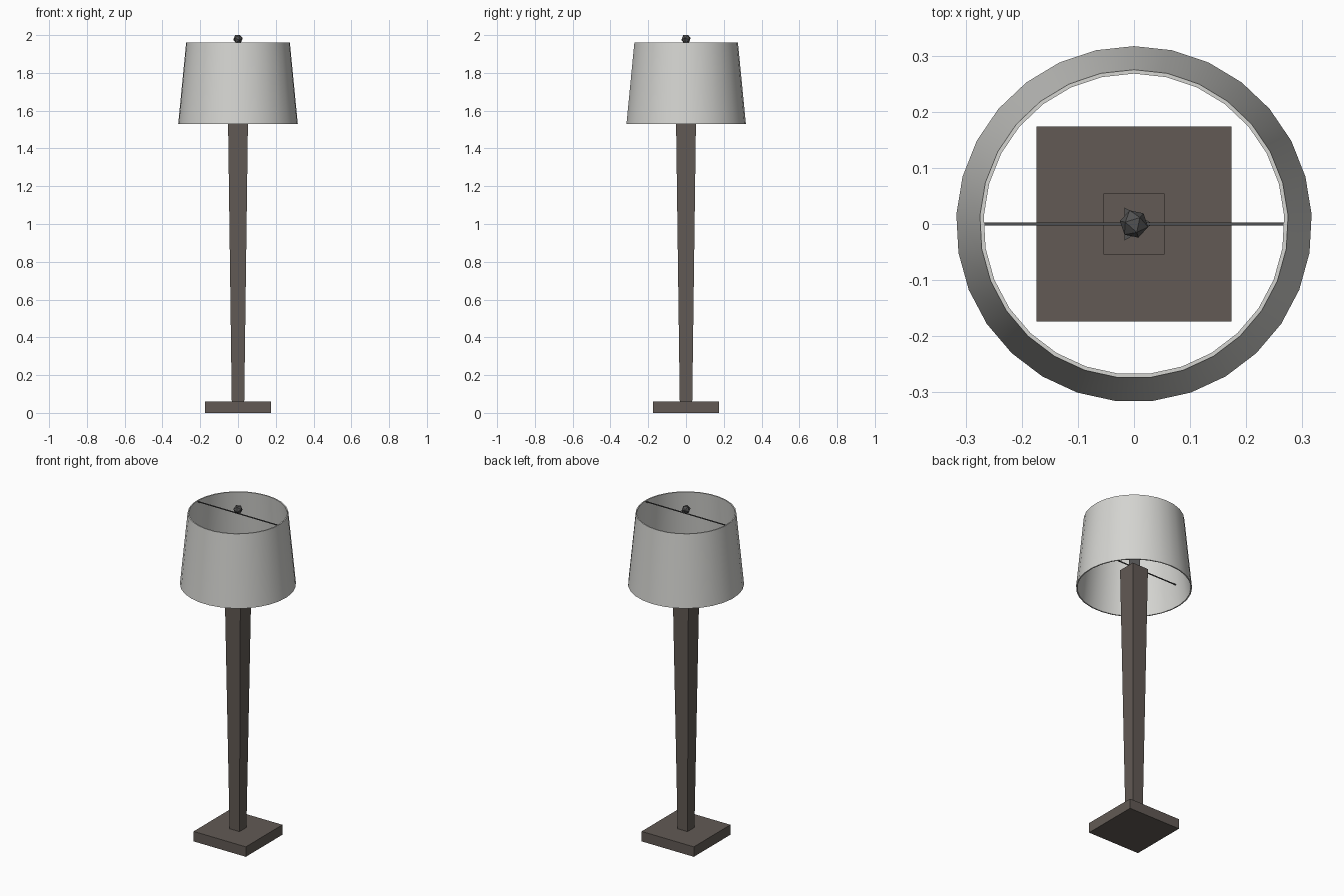
import bpy, bmesh, math
from mathutils import Vector, Matrix

if "Cube" in bpy.data.objects:
    bpy.data.objects.remove(bpy.data.objects["Cube"])


def material(name, rgb):
    m = bpy.data.materials.new(name)
    m.diffuse_color = (*rgb, 1)
    m.use_nodes = True
    m.node_tree.nodes["Principled BSDF"].inputs["Base Color"].default_value = m.diffuse_color
    return m


WOOD = material("dark wood", (0.122, 0.102, 0.09))
FABRIC = material("pale fabric", (0.66, 0.66, 0.635))
METAL = material("dark metal", (0.085, 0.085, 0.085))


def finish(name, bm, mat):
    bmesh.ops.recalc_face_normals(bm, faces=bm.faces)
    me = bpy.data.meshes.new(name)
    bm.to_mesh(me)
    bm.free()
    me.materials.append(mat)
    ob = bpy.data.objects.new(name, me)
    bpy.context.collection.objects.link(ob)
    return ob


def prism(name, sides, r0, r1, z0, z1, mat, turn=0.0):
    """Straight or tapered upright prism."""
    bm = bmesh.new()
    bmesh.ops.create_cone(bm, cap_ends=True, segments=sides, radius1=r0, radius2=r1,
                          depth=z1 - z0,
                          matrix=Matrix.Translation((0, 0, (z0 + z1) / 2)) @ Matrix.Rotation(turn, 4, 'Z'))
    return finish(name, bm, mat)


# Square foot and tapered square post
R2 = math.sqrt(2)
prism("base", 4, 0.174 * R2, 0.174 * R2, 0, 0.06, WOOD, math.pi / 4)
prism("post", 4, 0.033 * R2, 0.054 * R2, 0.06, 1.645, WOOD, math.pi / 4)

# Three-sided neck on top of the post, one corner towards +x
neck = prism("neck", 3, 0.034, 0.034, 1.645, 1.74, METAL)
a = max(neck.data.vertices, key=lambda v: v.co.z).co
neck.data.transform(Matrix.Rotation(-math.atan2(a.y, a.x), 4, 'Z'))

# Thin cross rods holding the shade
for name, z, half in (("upper_rod", 1.955, 0.27), ("lower_rod", 1.66, 0.3)):
    bm = bmesh.new()
    bmesh.ops.create_cube(bm, size=1, matrix=Matrix.Translation((0, 0, z))
                          @ Matrix.Diagonal((2 * half, 0.005, 0.005, 1)))
    finish(name, bm, METAL)

# Hollow lamp shade: closed wall profile spun round 29 sides
N = 29
profile = [(0.317, 1.53), (0.275, 1.96), (0.268, 1.96), (0.310, 1.53)]
bm = bmesh.new()
rings = []
for i in range(N):
    t = math.pi / 2 + 2 * math.pi * i / N
    rings.append([bm.verts.new((r * math.cos(t), r * math.sin(t), z)) for r, z in profile])
for i in range(N):
    p, q = rings[i], rings[(i + 1) % N]
    for j in range(4):
        k = (j + 1) % 4
        bm.faces.new((p[j], q[j], q[k], p[k]))
shade = finish("shade", bm, FABRIC)
bpy.context.view_layer.objects.active = shade
shade.select_set(True)
bpy.ops.object.shade_smooth_by_angle(angle=math.radians(30))

# Faceted finial resting on one of its faces
bm = bmesh.new()
bmesh.ops.create_icosphere(bm, subdivisions=1, radius=0.026)
bm.normal_update()
top = max(bm.faces, key=lambda f: f.normal.z + 0.1 * f.normal.y)
turn = top.normal.rotation_difference(Vector((0, 0, 1))).to_matrix().to_4x4()
bmesh.ops.transform(bm, matrix=Matrix.Translation((0, 0, 1.9793)) @ turn, verts=bm.verts)
finish("finial", bm, METAL)
